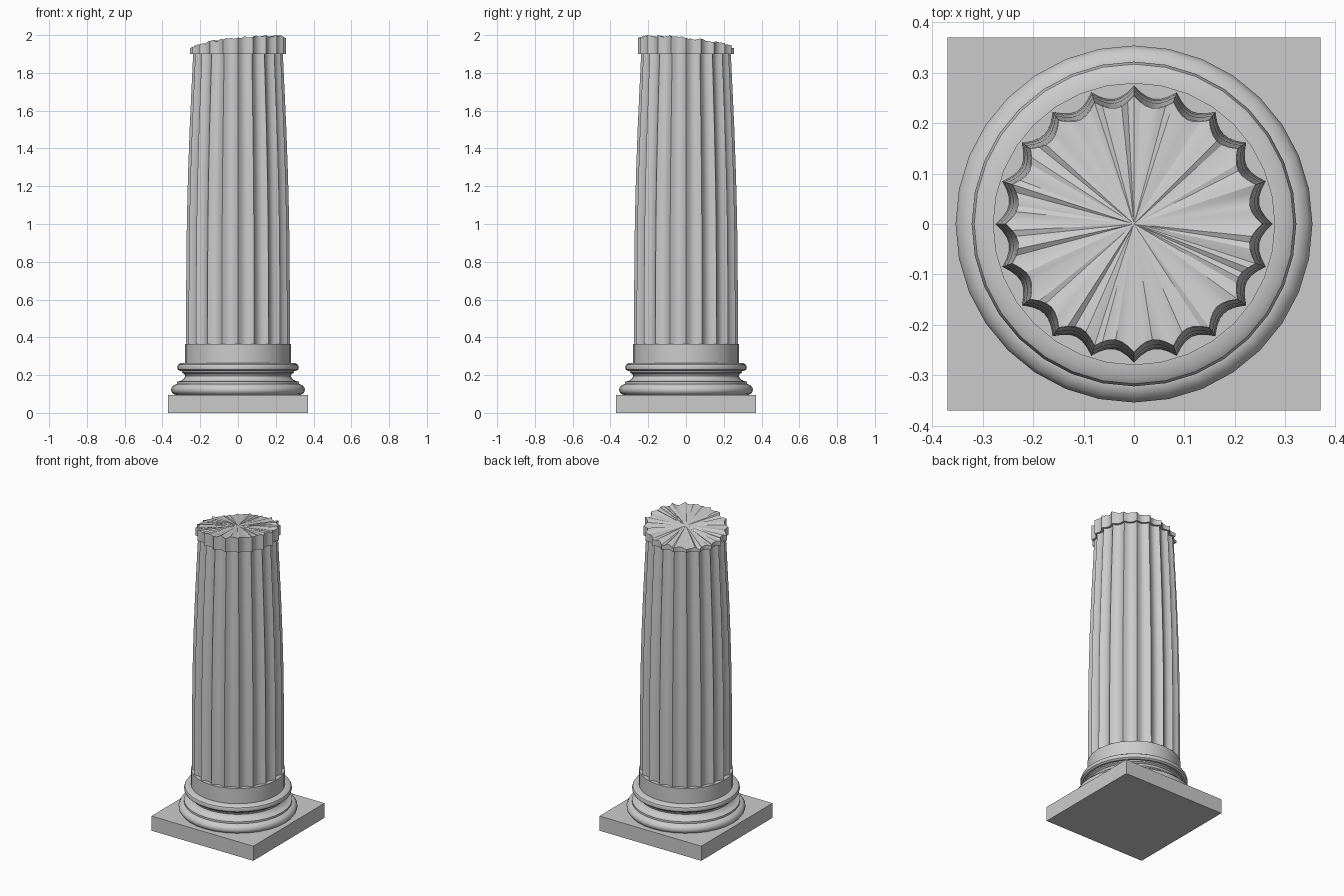
import bpy, bmesh, math, random

if "Cube" in bpy.data.objects:
    bpy.data.objects.remove(bpy.data.objects["Cube"])

random.seed(4)
FLUTES, STEPS = 20, 6

stone = bpy.data.materials.new("grey stone")
stone.diffuse_color = (0.6, 0.6, 0.6, 1)
stone.use_nodes = True
stone.node_tree.nodes["Principled BSDF"].inputs["Base Color"].default_value = stone.diffuse_color


def finish(bm, name, angle=None):
    bmesh.ops.recalc_face_normals(bm, faces=bm.faces)
    mesh = bpy.data.meshes.new(name)
    bm.to_mesh(mesh)
    bm.free()
    obj = bpy.data.objects.new(name, mesh)
    bpy.context.collection.objects.link(obj)
    mesh.materials.append(stone)
    if angle:
        bpy.ops.object.select_all(action='DESELECT')
        obj.select_set(True)
        bpy.context.view_layer.objects.active = obj
        bpy.ops.object.shade_smooth_by_angle(angle=math.radians(angle))
    return obj


def bridge(bm, a, b):
    for i in range(len(a)):
        j = (i + 1) % len(a)
        bm.faces.new((a[i], a[j], b[j], b[i]))


def fluted_ring(bm, radius, height):
    """Scalloped outline with sharp ridges; height is a function of x, y."""
    ring = []
    n = FLUTES * STEPS
    for i in range(n):
        a = 2 * math.pi * i / n
        t = (i % STEPS) / STEPS
        r = radius * (1 - 0.085 * math.sin(math.pi * t) ** 0.85)
        x, y = r * math.cos(a), r * math.sin(a)
        ring.append(bm.verts.new((x, y, height(x, y))))
    return ring


# Square plinth
bm = bmesh.new()
bmesh.ops.create_cube(bm, size=1)
for v in bm.verts:
    v.co = (v.co.x * 0.74, v.co.y * 0.74, (v.co.z + 0.5) * 0.096)
finish(bm, "plinth")

# Turned base: lower roll, hollow, upper roll, collar
profile = [(0.325, 0.094), (0.343, 0.1), (0.353, 0.113), (0.354, 0.127), (0.346, 0.142),
           (0.33, 0.152), (0.322, 0.153), (0.322, 0.165), (0.302, 0.17), (0.286, 0.182),
           (0.28, 0.195), (0.285, 0.207), (0.297, 0.214), (0.297, 0.222), (0.309, 0.222),
           (0.319, 0.23), (0.322, 0.242), (0.317, 0.255), (0.305, 0.263), (0.28, 0.265),
           (0.28, 0.365)]
bm = bmesh.new()
rings = []
for r, z in profile:
    rings.append([bm.verts.new((r * math.cos(math.tau * i / 32), r * math.sin(math.tau * i / 32), z))
                  for i in range(32)])
for a, b in zip(rings, rings[1:]):
    bridge(bm, a, b)
bm.faces.new(rings[0])
bm.faces.new(rings[-1])
finish(bm, "base_mouldings", 35)

# Fluted shaft, swelling slightly as it tapers
bm = bmesh.new()
shaft = [(0.275, 0.36), (0.274, 0.7), (0.271, 1.0), (0.265, 1.25),
         (0.256, 1.5), (0.246, 1.72), (0.237, 1.91)]
rings = [fluted_ring(bm, r, lambda x, y, z=z: z) for r, z in shaft]
for a, b in zip(rings, rings[1:]):
    bridge(bm, a, b)
bm.faces.new(rings[0])
bm.faces.new(rings[-1])
finish(bm, "fluted_shaft", 40)


# Broken top: slanted, jagged rim fanning in to the middle
def broken(x, y):
    return min(2.0, 1.96 + 0.11 * (x - y) + random.uniform(-0.006, 0.006))


bm = bmesh.new()
low = fluted_ring(bm, 0.254, lambda x, y: 1.9)
rim = fluted_ring(bm, 0.254, broken)
max(rim, key=lambda v: v.co.z).co.z = 2.0
bridge(bm, low, rim)
bm.faces.new(low)
centre = bm.verts.new((0, 0, 1.962))
for i in range(len(rim)):
    bm.faces.new((rim[i], rim[(i + 1) % len(rim)], centre))
finish(bm, "broken_top", 30)
